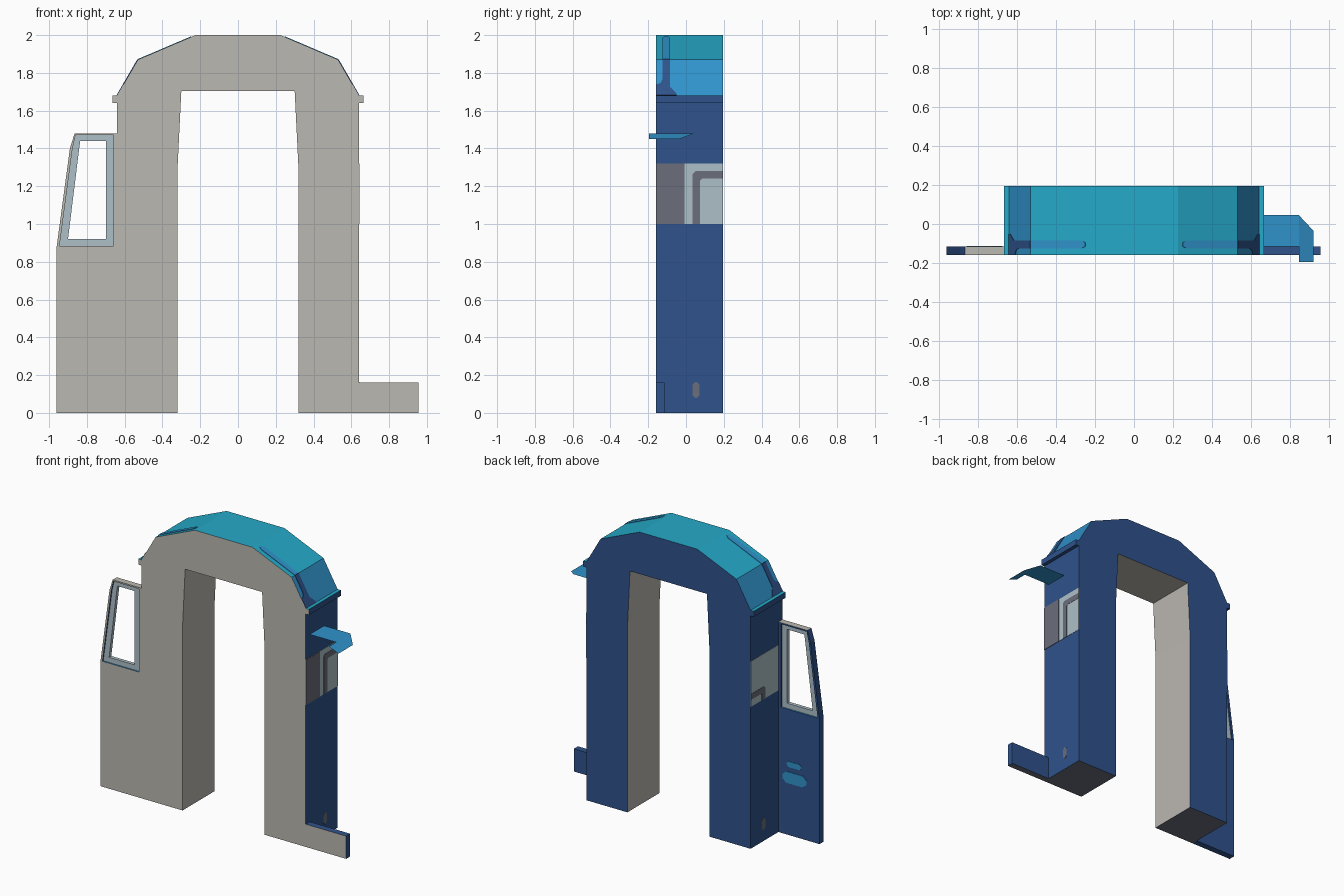
import bpy, bmesh
from mathutils import Vector

if "Cube" in bpy.data.objects:
    bpy.data.objects.remove(bpy.data.objects["Cube"])

COLORS = {
    "beige": (0.50, 0.48, 0.44),
    "dark_blue": (0.028, 0.085, 0.26),
    "teal": (0.018, 0.40, 0.58),
    "mid_blue": (0.030, 0.29, 0.60),
    "grey": (0.145, 0.155, 0.20),
    "pale_blue": (0.42, 0.53, 0.58),
}
NAMES = list(COLORS)
MATS = []
for n, c in COLORS.items():
    m = bpy.data.materials.new(n)
    m.diffuse_color = (*c, 1)
    m.use_nodes = True
    m.node_tree.nodes["Principled BSDF"].inputs["Base Color"].default_value = m.diffuse_color
    MATS.append(m)
YF, YB = -0.16, 0.195      # front and back of the arch
DF, DB = -0.16, -0.115     # front and back of the thin door panels


def finish(name, bm, rule):
    """Write the mesh; rule is a colour name or a function of centre and normal."""
    bmesh.ops.recalc_face_normals(bm, faces=bm.faces[:])
    bm.normal_update()
    for f in bm.faces:
        col = rule if isinstance(rule, str) else rule(f.calc_center_median(), f.normal)
        f.material_index = NAMES.index(col)
    me = bpy.data.meshes.new(name)
    bm.to_mesh(me)
    bm.free()
    for m in MATS:
        me.materials.append(m)
    bpy.context.collection.objects.link(bpy.data.objects.new(name, me))


def prism(name, pts, depth, rule):
    bm = bmesh.new()
    d = Vector(depth)
    a = [bm.verts.new(p) for p in pts]
    b = [bm.verts.new(Vector(p) + d) for p in pts]
    bm.faces.new(a)
    bm.faces.new(b)
    for i in range(len(a)):
        j = (i + 1) % len(a)
        bm.faces.new((a[i], a[j], b[j], b[i]))
    finish(name, bm, rule)


def xz(pts, y):
    return [(x, y, z) for x, z in pts]


def ring(name, outer, inner, y0, y1, rule):
    bm = bmesh.new()
    loops = [[bm.verts.new(p) for p in xz(q, y)]
             for q, y in ((outer, y0), (outer, y1), (inner, y1), (inner, y0))]
    n = len(outer)
    for k in range(4):
        p, q = loops[k], loops[(k + 1) % 4]
        for i in range(n):
            j = (i + 1) % n
            bm.faces.new((p[i], p[j], q[j], q[i]))
    finish(name, bm, rule)


def rounded(cx, cy, w, h, c):
    """Rectangle with cut corners."""
    a, b = w / 2, h / 2
    return [(cx + u, cy + v) for u, v in ((-a, -b + c), (-a + c, -b), (a - c, -b), (a, -b + c),
                                          (a, b - c), (a - c, b), (-a + c, b), (-a, b - c))]


# Arch body with roof and side ledges
half = [(0.32, 0), (0.64, 0), (0.64, 1.64), (0.665, 1.64), (0.665, 1.68), (0.64, 1.68),
        (0.53, 1.87), (0.225, 2.0)]
inner = [(0.30, 1.705), (0.32, 1.30)]
right = inner + half
profile = right + [(-x, z) for x, z in reversed(right)]


def body_rule(c, n):
    if n.y < -0.9:
        return "beige"
    if n.y > 0.9:
        return "dark_blue"
    if c.z < 0.01:
        return "grey"
    if abs(c.x) < 0.33 and c.z < 1.75:
        return "beige"
    if n.z > 0.8:
        return "teal"
    return "mid_blue" if n.z > 0.3 else "dark_blue"


prism("arch_body", xz(profile, YF), (0, YB - YF, 0), body_rule)


def panel_rule(c, n):
    return "beige" if n.y < -0.9 else "dark_blue"


# Open door on the left and low step panel on the right
prism("door_panel", xz([(-0.96, 0), (-0.64, 0), (-0.64, 0.88), (-0.96, 0.88)], DF),
      (0, DB - DF, 0), lambda c, n: "mid_blue" if n.z > 0.9 else panel_rule(c, n))
prism("step_panel", xz([(0.64, 0), (0.955, 0), (0.955, 0.16), (0.64, 0.16)], DF),
      (0, DB - DF, 0), lambda c, n: "grey" if n.z < -0.9 else panel_rule(c, n))

# Door window frame: outer border and pale inner frame
border = [(-0.96, 0.88), (-0.89, 1.40), (-0.865, 1.48), (-0.64, 1.48), (-0.64, 0.88)]
pane = [(-0.945, 0.884), (-0.876, 1.40), (-0.86, 1.47), (-0.66, 1.47), (-0.66, 0.884)]
hole = [(-0.90, 0.92), (-0.842, 1.39), (-0.835, 1.44), (-0.70, 1.44), (-0.70, 0.92)]


def border_rule(c, n):
    if n.z > 0.9:
        return "beige" if c.z > 1 else "mid_blue"
    return panel_rule(c, n)


ring("door_window_border", border, pane, DF, DB, border_rule)
ring("door_window_frame", pane, hole, -0.15, -0.125, "pale_blue")

# Handles painted on the back of the door
prism("door_handle_upper", xz(rounded(-0.763, 0.50, 0.115, 0.04, 0.015), DB), (0, 0.003, 0), "mid_blue")
prism("door_handle_lower", xz(rounded(-0.767, 0.405, 0.185, 0.08, 0.025), DB), (0, 0.003, 0), "mid_blue")

# Side details on both sides
for s, side in ((1, "right"), (-1, "left")):
    def side_plate(name, pts, lift, col):
        prism(side + "_" + name, [(s * 0.64, y, z) for y, z in pts], (s * lift, 0, 0), col)

    side_plate("window", [(YF, 1.0), (YB, 1.0), (YB, 1.32), (YF, 1.32)], 0.002, "pale_blue")
    top = 1.28 if s > 0 else 1.09          # window bar sits lower on the left
    side_plate("window_bar", [(0.035, 1.0), (0.075, 1.0), (0.075, top - 0.05), (0.085, top - 0.04),
                              (YB, top - 0.04), (YB, top), (0.05, top), (0.035, top - 0.015)],
               0.004, "grey")
    if s > 0:
        side_plate("window_post", [(YF, 1.0), (-0.008, 1.0), (-0.008, 1.32), (YF, 1.32)], 0.004, "grey")
    side_plate("lower_catch", rounded(0.053, 0.122, 0.035, 0.085, 0.014), 0.003, "grey")

    # Roof stripe: mid blue on the upper slope, dark blue flare on the lower slope
    def on_slope(p, q, pts):
        return [(s * (p[0] + (q[0] - p[0]) * t), y, p[1] + (q[1] - p[1]) * t) for y, t in pts]

    prism(side + "_roof_stripe", on_slope((0.225, 2.0), (0.53, 1.87),
          [(-0.115, 0.08), (-0.095, 0.08), (-0.085, 0.14), (-0.085, 1), (-0.125, 1), (-0.125, 0.14)]),
          (s * 0.001, 0, 0.003), "mid_blue")
    prism(side + "_roof_flare", on_slope((0.53, 1.87), (0.64, 1.68),
          [(-0.125, 0), (-0.085, 0), (-0.085, 0.76), (-0.05, 0.95), (-0.05, 1),
           (YF, 1), (YF, 0.7), (-0.135, 0.66), (-0.125, 0.55)]),
          (s * 0.003, 0, 0.002), "dark_blue")

# Thin bent flap on the right: flat part and drooping outer strip
bm = bmesh.new()
pts = [(0.64, -0.115, 1.48), (0.845, -0.115, 1.48), (0.845, 0.045, 1.48), (0.64, 0.045, 1.48),
       (0.845, -0.195, 1.48), (0.92, -0.195, 1.45), (0.92, -0.035, 1.45)]
v = [bm.verts.new(p) for p in pts]
bm.faces.new((v[0], v[1], v[2], v[3]))
bm.faces.new((v[4], v[5], v[6], v[2], v[1]))
finish("side_flap", bm, "mid_blue")
